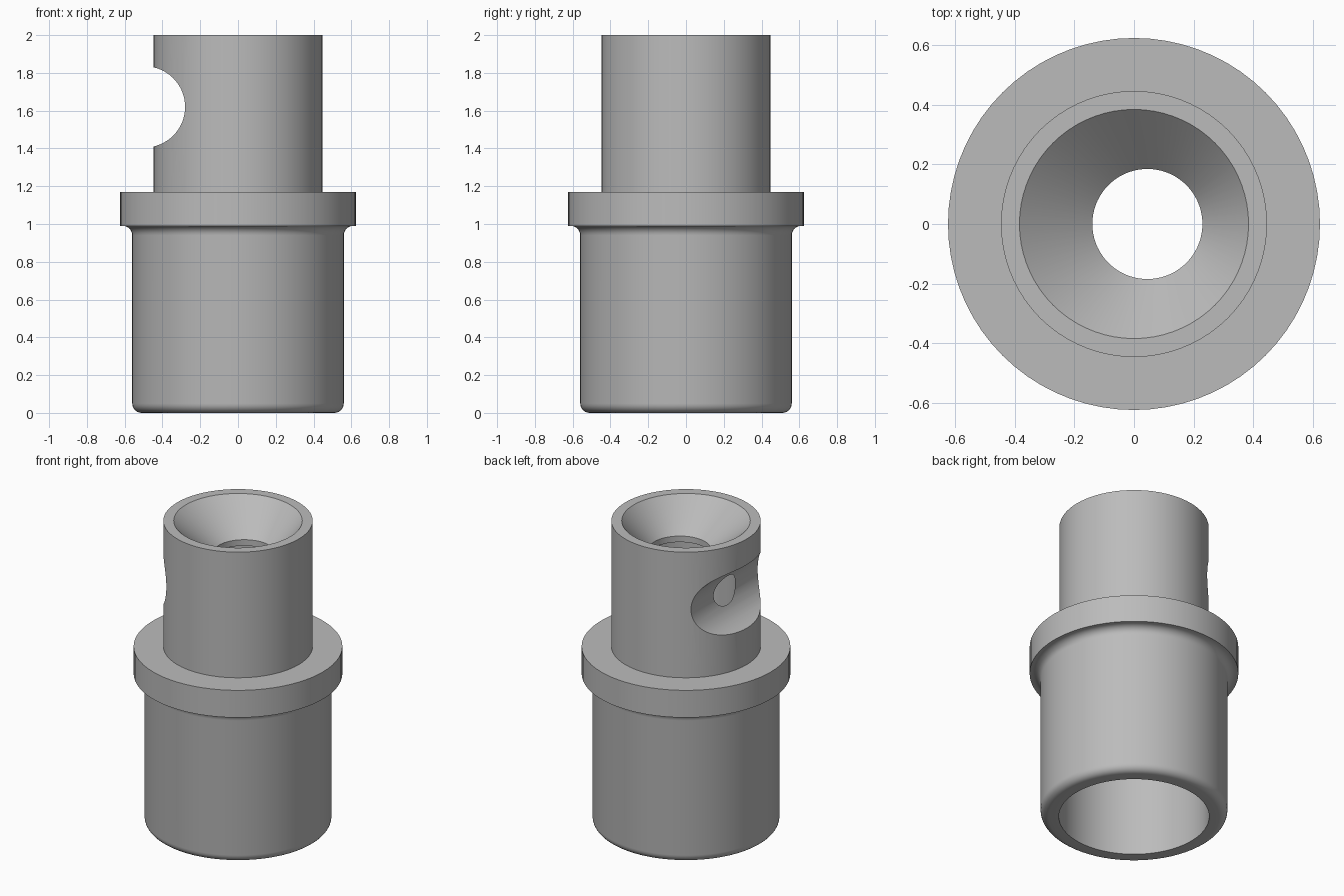
import bpy, bmesh, math

old = bpy.data.objects.get("Cube")
if old:
    bpy.data.objects.remove(old, do_unlink=True)

SIDES = 72


def material(name, rgb):
    m = bpy.data.materials.new(name)
    m.use_nodes = True
    col = (*rgb, 1)
    m.diffuse_color = col
    m.node_tree.nodes["Principled BSDF"].inputs["Base Color"].default_value = col
    return m


def arc(cx, cz, r, a0, a1, n=6):
    """Profile points along a quarter round, angles in degrees."""
    angles = [math.radians(a0 + (a1 - a0) * i / n) for i in range(n + 1)]
    return [(cx + r * math.cos(a), cz + r * math.sin(a)) for a in angles]


def lathe(name, profile, mat):
    """Spin a closed profile of (radius, z, optional x shift) around z."""
    bm = bmesh.new()
    rings = []
    for r, z, *shift in profile:
        dx = shift[0] if shift else 0
        rings.append([bm.verts.new((dx + r * math.cos(t), r * math.sin(t), z))
                      for t in (2 * math.pi * i / SIDES for i in range(SIDES))])
    for k, lower in enumerate(rings):
        upper = rings[(k + 1) % len(rings)]
        for i in range(SIDES):
            j = (i + 1) % SIDES
            bm.faces.new((lower[i], lower[j], upper[j], upper[i]))
    bmesh.ops.recalc_face_normals(bm, faces=bm.faces)
    mesh = bpy.data.meshes.new(name)
    bm.to_mesh(mesh)
    bm.free()
    mesh.materials.append(mat)
    ob = bpy.data.objects.new(name, mesh)
    bpy.context.collection.objects.link(ob)
    return ob


grey = material("plain grey", (0.5, 0.5, 0.5))

# Outer wall: rounded foot, sleeve, filleted collar, upper tube
outer = arc(0.51, 0.05, 0.05, -90, 0)
outer += arc(0.61, 0.94, 0.05, 180, 90)
outer += [(0.625, 0.99), (0.625, 1.17), (0.447, 1.17), (0.447, 2.0)]
# Inner wall: funnel to an off-centre throat, chamber, wide lower bore
throat = 0.045
inner = [(0.385, 2.0), (0.185, 1.8, throat), (0.185, 1.76, throat),
         (0.302, 1.74), (0.302, 1.2), (0.45, 1.0), (0.45, 0.0)]
body = lathe("hollow_adapter_body", outer + inner, grey)

# Cross-wise round notch that just breaks into the chamber
bpy.ops.mesh.primitive_cylinder_add(vertices=64, radius=0.215, depth=1.4,
                                    location=(-0.495, 0, 1.62),
                                    rotation=(math.pi / 2, 0, 0))
cutter = bpy.context.object
cutter.name = "notch_cutter"
cutter.data.materials.append(grey)
cut = body.modifiers.new("notch", "BOOLEAN")
cut.operation = "DIFFERENCE"
cut.solver = "EXACT"
cut.object = cutter

# Apply the cut, discard the cutter, then shade
bpy.ops.object.select_all(action="DESELECT")
body.select_set(True)
bpy.context.view_layer.objects.active = body
bpy.ops.object.modifier_apply(modifier=cut.name)
bpy.data.objects.remove(cutter, do_unlink=True)
bpy.ops.object.shade_smooth_by_angle(angle=math.radians(30))
